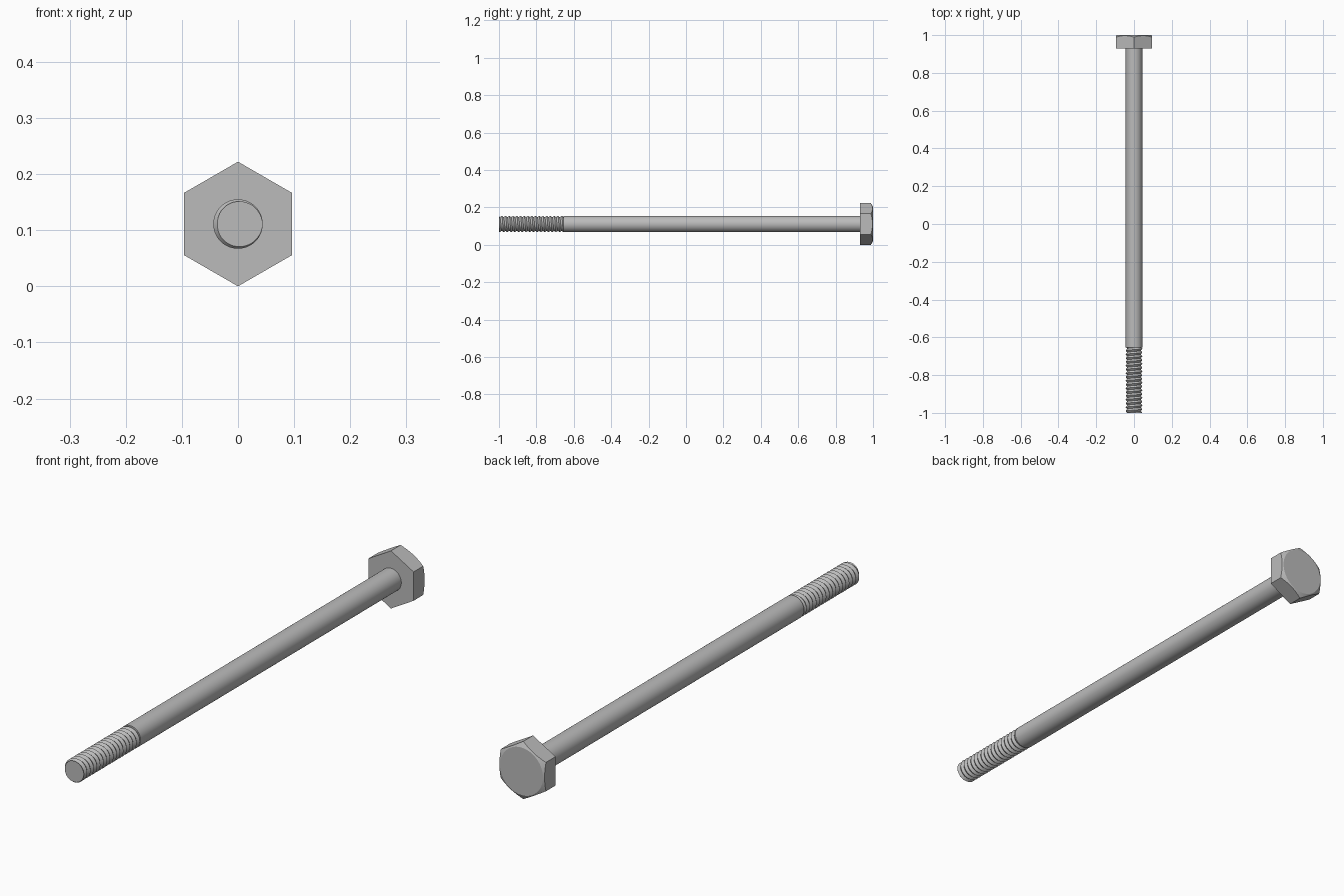
import bpy, bmesh
from math import sin, cos, pi, radians, sqrt

cube = bpy.data.objects.get("Cube")
if cube:
    bpy.data.objects.remove(cube, do_unlink=True)

CENTRE_Z = 0.111
SEG = 72
SHANK_R, ROOT_R, PITCH = 0.044, 0.0365, 0.02
THREAD_START, THREAD_END = -1.0, -0.655
HEAD_Y, CORNER_R = 0.93, 0.111
FLAT_R = CORNER_R * sqrt(3) / 2

steel = bpy.data.materials.new("steel grey")
steel.use_nodes = True
steel.diffuse_color = (0.5, 0.5, 0.5, 1)
steel.node_tree.nodes["Principled BSDF"].inputs["Base Color"].default_value = (0.5, 0.5, 0.5, 1)


def lathe(name, rows, angle):
    """Skin rows of (radius, y) functions of the turn (0 to 1) around the y axis."""
    bm = bmesh.new()
    grid = []
    for row in rows:
        ring = []
        for i in range(SEG + 1):
            r, y = row(i / SEG)
            a = 2 * pi * i / SEG
            ring.append(bm.verts.new((r * sin(a), y, CENTRE_Z + r * cos(a))))
        grid.append(ring)
    for a, b in zip(grid, grid[1:]):
        for i in range(SEG):
            bm.faces.new((a[i], a[i + 1], b[i + 1], b[i]))
    bmesh.ops.remove_doubles(bm, verts=bm.verts, dist=1e-5)
    bmesh.ops.dissolve_degenerate(bm, edges=bm.edges, dist=1e-6)
    bmesh.ops.holes_fill(bm, edges=[e for e in bm.edges if e.is_boundary])
    bmesh.ops.recalc_face_normals(bm, faces=bm.faces)
    mesh = bpy.data.meshes.new(name)
    bm.to_mesh(mesh)
    bm.free()
    mesh.materials.append(steel)
    obj = bpy.data.objects.new(name, mesh)
    bpy.context.collection.objects.link(obj)
    bpy.ops.object.select_all(action='DESELECT')
    obj.select_set(True)
    bpy.context.view_layer.objects.active = obj
    bpy.ops.object.shade_smooth_by_angle(angle=radians(angle))
    return obj


# Plain shank
lathe("shank", [lambda t: (SHANK_R, THREAD_END), lambda t: (SHANK_R, HEAD_Y + 0.01)], 30)


# Helical V thread, cut flat at both ends
def thread_row(j):
    def row(t):
        y = THREAD_START + (j / 2 + t - 0.25) * PITCH
        y = min(max(y, THREAD_START), THREAD_END)
        phase = ((y - THREAD_START) / PITCH - t + 0.25) % 1
        depth = 1 - abs(2 * phase - 1)
        return SHANK_R - (SHANK_R - ROOT_R) * depth, y
    return row


turns = int((THREAD_END - THREAD_START) / PITCH) + 2
lathe("thread", [thread_row(j) for j in range(-2, 2 * turns + 1)], 30)


# Hexagonal head with its outer corners chamfered by a cone
def hex_radius(t):
    return FLAT_R / cos((t * 6 % 1 - 0.5) * pi / 3)


CHAMFER_R = FLAT_R * 0.95
lathe("hex_head", [
    lambda t: (hex_radius(t), HEAD_Y),
    lambda t: (hex_radius(t), 1 - (hex_radius(t) - CHAMFER_R) * 0.577),
    lambda t: (CHAMFER_R, 1.0),
], 25)
